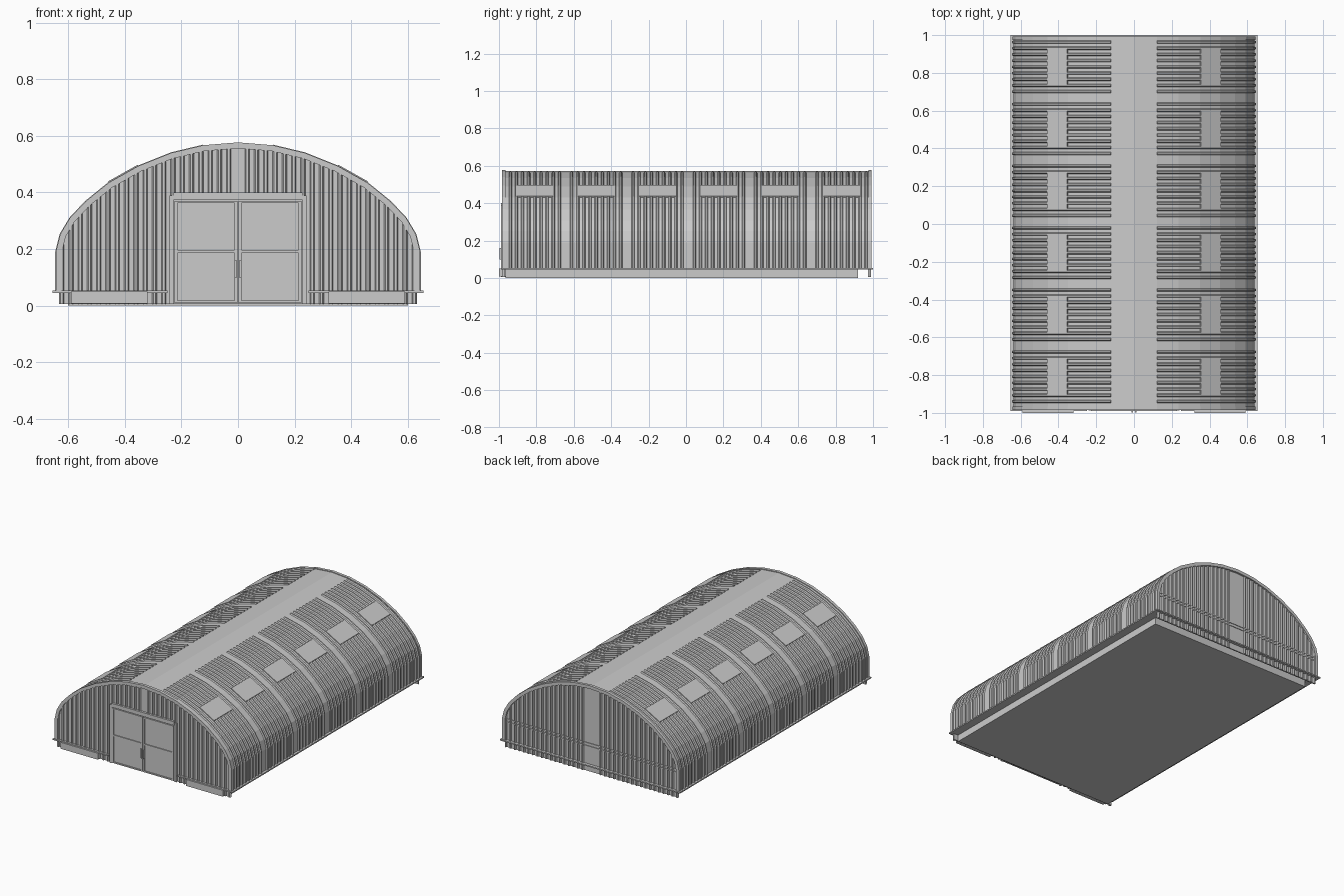
import bpy, bmesh, math
from mathutils import Vector

if "Cube" in bpy.data.objects:
    bpy.data.objects.remove(bpy.data.objects["Cube"])

# Right half of the arch, ridge to eave (x, z)
HALF = [(0, .572), (.122, .562), (.235, .535), (.35, .489), (.455, .430), (.535, .365),
        (.59, .307), (.624, .25), (.639, .19), (.639, .05)]
FULL = [(-x, z) for x, z in HALF[:0:-1]] + HALF


def offset(pts, d):
    """Move a profile outwards by d, keeping its corners mitred."""
    p = [Vector(q) for q in pts]
    out = []
    for i, q in enumerate(p):
        ns = []
        for a, b in ((i - 1, i), (i, i + 1)):
            if a >= 0 and b < len(p):
                t = (p[b] - p[a]).normalized()
                ns.append(Vector((-t.y, t.x)))
        n = sum(ns, Vector((0, 0))).normalized()
        out.append(q + n * (d / n.dot(ns[0])))
    return out


def finish(name, bm, mirror=False):
    bmesh.ops.recalc_face_normals(bm, faces=bm.faces)
    me = bpy.data.meshes.new(name)
    bm.to_mesh(me)
    bm.free()
    ob = bpy.data.objects.new(name, me)
    bpy.context.collection.objects.link(ob)
    if mirror:
        ob.modifiers.new("mirror", 'MIRROR')
    return ob


def loft(bm, rings):
    """Join closed rings of points into a capped solid."""
    vs = [[bm.verts.new(c) for c in r] for r in rings]
    n = len(rings[0])
    for a, b in zip(vs, vs[1:]):
        for i in range(n):
            j = (i + 1) % n
            bm.faces.new((a[i], a[j], b[j], b[i]))
    bm.faces.new(vs[0])
    bm.faces.new(vs[-1][::-1])


def arch(bm, pts, section):
    """Sweep a section of (y, height above skin) along an arch profile."""
    lines = [offset(pts, h) for _, h in section]
    loft(bm, [[(l[i].x, s[0], l[i].y) for l, s in zip(lines, section)]
              for i in range(len(pts))])


def box(bm, x0, x1, y0, y1, z0, z1):
    loft(bm, [[(x0, y0, z), (x1, y0, z), (x1, y1, z), (x0, y1, z)] for z in (z0, z1)])


def boxes(name, items, mirror=False):
    bm = bmesh.new()
    for b in items:
        box(bm, *b)
    return finish(name, bm, mirror)


def roof_z(x):
    x = abs(x)
    for (a, za), (b, zb) in zip(HALF, HALF[1:]):
        if a <= x <= b and b > a:
            return za + (zb - za) * (x - a) / (b - a)
    return .19


# Roof skin
bm = bmesh.new()
arch(bm, FULL, [(-.98, 0), (.985, 0), (.985, -.01), (-.98, -.01)])
finish("roof_skin", bm)

# Rims at both ends of the arch
for name, y0, y1 in (("front_rim", -.985, -.965), ("back_rim", .975, .993)):
    bm = bmesh.new()
    arch(bm, FULL, [(y0, .005), (y1, .005), (y1, -.016), (y0, -.016)])
    finish(name, bm)

# Raised roof ribs and skylights in six bays
PITCH = .0328
ribs, lights = bmesh.new(), bmesh.new()
for k in range(-3, 3):
    c = .176 + 10 * PITCH * k
    for j in range(-4, 5):
        y = c + j * PITCH
        arch(ribs, HALF[1:], [(y - .009, -.001), (y - .004, .007),
                              (y + .004, .007), (y + .009, -.001)])
    arch(lights, HALF[3:5], [(c - .098, -.001), (c - .098, .010),
                             (c + .098, .010), (c + .098, -.001)])
finish("roof_ribs", ribs, True)
finish("skylights", lights, True)

# End walls, reaching down past the sill
inner = [(p.x, p.y) for p in offset(FULL, -.008)]
inner = [(-.631, .005)] + inner + [(.631, .005)]
for name, y0, y1 in (("front_wall", -.975, -.967), ("back_wall", .972, .98)):
    bm = bmesh.new()
    loft(bm, [[(x, y, z) for x, z in inner] for y in (y0, y1)])
    finish(name, bm)

# Wall ribs cut to the arch
for name, y, d in (("front_wall_ribs", -.974, -.009), ("back_wall_ribs", .979, .009)):
    bm = bmesh.new()
    for n in range(1, 20):
        x = n * PITCH
        if d > 0 and n == 1:
            continue
        z0 = .39 if d < 0 and x < .25 else .005
        sec = [(x - .009, y), (x - .004, y + d), (x + .004, y + d), (x + .009, y)]
        loft(bm, [[(a, b, z0) for a, b in sec],
                  [(a, b, roof_z(min(a, .636)) - .01) for a, b in sec]])
    finish(name, bm, True)

# Rails across the back wall
boxes("back_rail", [(-.63, .63, .979, .984, .165, .172), (-.63, .63, .979, .984, .185, .192)])

# Floor slab, sill plate and front kerbs
boxes("floor_slab", [(-.60, .60, -.965, .92, 0, .047)])
boxes("sill_plate", [(-.655, .655, -.96, 1, .045, .053)])
boxes("front_sill", [(.25, .655, -.99, -.96, .045, .053)], True)
boxes("front_kerb", [(.32, .59, -1, -.96, .008, .05)], True)

# Double door: leaf panel and surrounding rails
boxes("door_panel", [(.002, .222, -.984, -.97, .01, .368)], True)
boxes("door_frame", [(.002, .012, -.99, -.982, .01, .37), (.214, .224, -.99, -.982, .01, .37),
                     (.012, .214, -.99, -.982, .01, .018), (.012, .214, -.99, -.982, .186, .196),
                     (.012, .214, -.99, -.982, .362, .37)], True)
boxes("door_post", [(.226, .242, -.988, -.965, .005, .39)], True)
boxes("door_header", [(-.228, .228, -.99, -.965, .375, .4)])
boxes("door_handle", [(.004, .012, -.997, -.988, .10, .16)], True)
